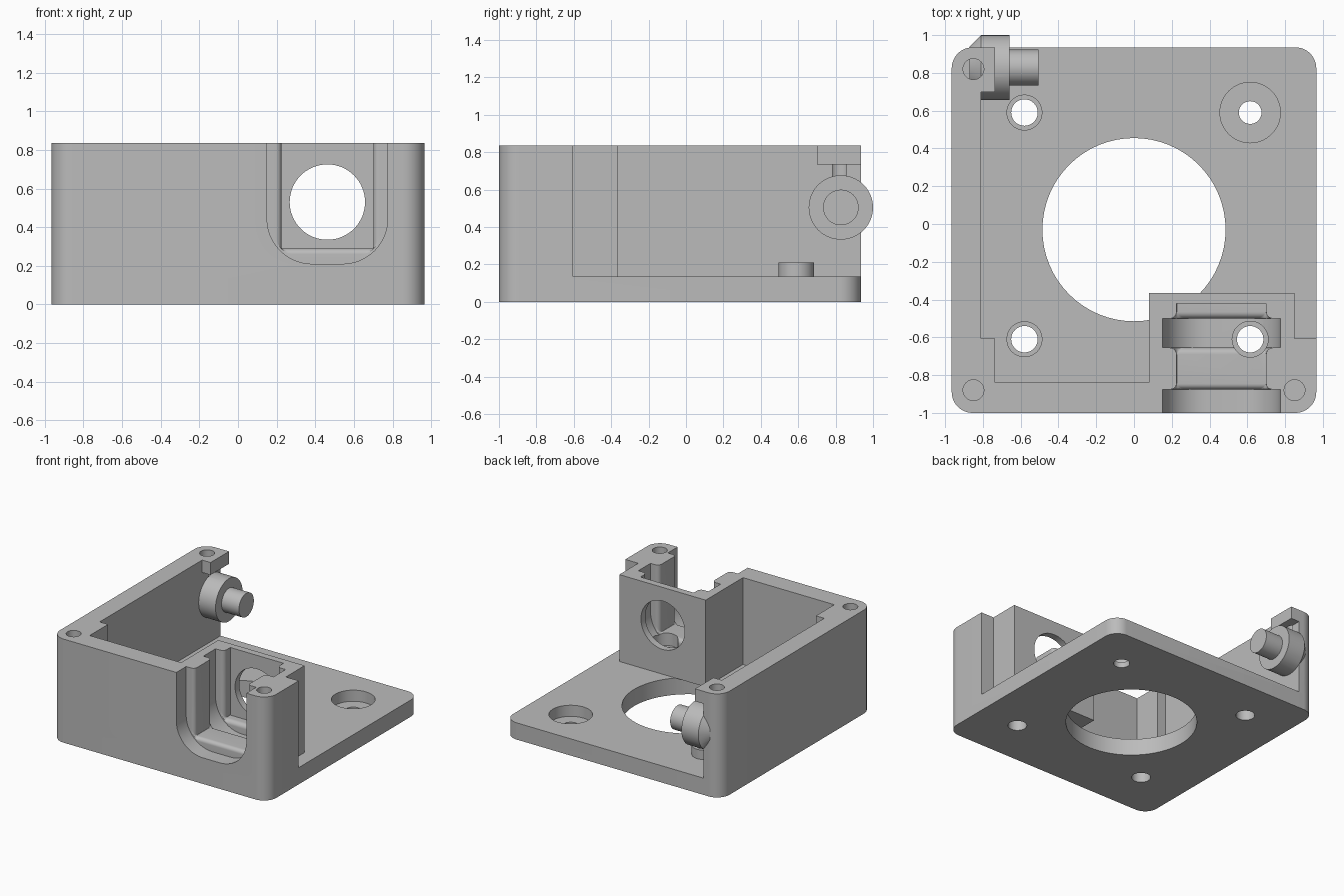
import bpy, bmesh, math
from mathutils import Matrix

if "Cube" in bpy.data.objects:
    bpy.data.objects.remove(bpy.data.objects["Cube"])

grey = bpy.data.materials.new("plain grey")
grey.diffuse_color = (0.5, 0.5, 0.5, 1)
grey.use_nodes = True
grey.node_tree.nodes["Principled BSDF"].inputs["Base Color"].default_value = grey.diffuse_color


def finish(bm, name):
    bmesh.ops.recalc_face_normals(bm, faces=bm.faces)
    me = bpy.data.meshes.new(name)
    bm.to_mesh(me)
    bm.free()
    ob = bpy.data.objects.new(name, me)
    bpy.context.collection.objects.link(ob)
    me.materials.append(grey)
    return ob


def prism(name, corners, z0, z1):
    """Extruded outline; a corner may carry a rounding radius."""
    pts = []
    n = len(corners)
    for i, c in enumerate(corners):
        x, y = c[:2]
        if len(c) == 2:
            pts.append((x, y))
            continue
        r = c[2]
        px, py = corners[i - 1][:2]
        nx, ny = corners[(i + 1) % n][:2]
        a = (math.copysign(1, px - x) if abs(px - x) > 1e-6 else 0, math.copysign(1, py - y) if abs(py - y) > 1e-6 else 0)
        b = (math.copysign(1, nx - x) if abs(nx - x) > 1e-6 else 0, math.copysign(1, ny - y) if abs(ny - y) > 1e-6 else 0)
        for k in range(13):
            t = math.pi / 2 * k / 12
            s, u = r * (1 - math.sin(t)), r * (1 - math.cos(t))
            pts.append((x + a[0] * s + b[0] * u, y + a[1] * s + b[1] * u))
    bm = bmesh.new()
    f = bm.faces.new([bm.verts.new((x, y, z0)) for x, y in pts])
    ext = bmesh.ops.extrude_face_region(bm, geom=[f])["geom"]
    bmesh.ops.translate(bm, vec=(0, 0, z1 - z0), verts=[v for v in ext if isinstance(v, bmesh.types.BMVert)])
    return finish(bm, name)


def cylinder(name, centre, r, length, axis="Z", r2=None):
    bm = bmesh.new()
    bmesh.ops.create_cone(bm, cap_ends=True, segments=64, radius1=r, radius2=r2 or r, depth=length)
    turn = {"Z": Matrix(), "X": Matrix.Rotation(math.pi / 2, 4, "Y"), "Y": Matrix.Rotation(math.pi / 2, 4, "X")}[axis]
    bmesh.ops.transform(bm, matrix=Matrix.Translation(centre) @ turn, verts=bm.verts)
    return finish(bm, name)


def combine(target, tool, op):
    m = target.modifiers.new(op, "BOOLEAN")
    m.operation, m.solver, m.object = op, "EXACT", tool
    bpy.context.view_layer.objects.active = target
    bpy.ops.object.modifier_apply(modifier=m.name)
    bpy.data.objects.remove(tool)


def cut_z(target, x, y, r, z0, z1):
    combine(target, cylinder("hole_cutter", (x, y, (z0 + z1) / 2), r, z1 - z0), "DIFFERENCE")


# Base plate with the large central opening
R = 0.11
body = prism("housing", [(-.965, -1, R), (.965, -1, R), (.965, .935, R), (-.965, .935, R)], 0, .135)
cut_z(body, 0, -.03, .485, -.1, .3)

# Walls and front-right block
walls = prism("walls", [(-.965, -1, R), (.965, -1, R), (.965, -.605), (.85, -.605), (.85, -.365),
                        (.08, -.365), (.08, -.84), (-.735, -.84), (-.735, -.605), (-.81, -.605),
                        (-.81, .935), (-.965, .935, R)], .135, .835)

# Shaped slot through the block: wide mouth, rounded neck, wide pocket, narrow back
CX, WIDE, NECK = .4625, (.3125, .21, .235), .2375


def lip(face, r, sign):
    out = []
    for k in range(9):
        t = math.pi / 2 * k / 8
        f = r * (1 - math.sin(t))
        out.append((face + sign * r * (1 - math.cos(t)), NECK + f, .29 - f, .005 + 3 * f))
    return out[::sign]


stations = ([(-1.1, *WIDE), (-.875, *WIDE)] + lip(-.875, .03, 1) + lip(-.655, .035, -1)
            + [(-.655, *WIDE), (-.5, *WIDE)] + lip(-.5, .035, 1) + [(-.42, NECK, .29, .005)])
bm = bmesh.new()
rings = []
for y, w, z, r in stations:
    pts = [(CX - w, 1.0)]
    for side in (-1, 1):
        for k in range(13):
            t = math.pi / 2 * (k / 12 if side < 0 else 1 - k / 12)
            pts.append((CX + side * (w - r + r * math.cos(t)), z + r - r * math.sin(t)))
    pts.append((CX + w, 1.0))
    rings.append([bm.verts.new((x, y, h)) for x, h in pts])
for a, b in zip(rings, rings[1:]):
    for i in range(len(a)):
        j = (i + 1) % len(a)
        bm.faces.new((a[i], a[j], b[j], b[i]))
bm.faces.new(rings[0])
bm.faces.new(rings[-1])
combine(walls, finish(bm, "slot_cutter"), "DIFFERENCE")

# Round window in the back of the block
combine(walls, cylinder("window_cutter", (CX, -.39, .53), .195, .2, "Y"), "DIFFERENCE")
combine(body, walls, "UNION")

# Corner tab at the back of the left wall
combine(body, prism("tab", [(-.85, .70), (-.735, .70), (-.735, .935), (-.85, .935)], .735, .835), "UNION")

# Blind screw holes in the wall tops
for x, y in ((-.85, .82), (-.85, -.88), (.85, -.88)):
    cut_z(body, x, y, .055, .5, .95)

# Raised bosses and mounting holes
for y in (.59, -.61):
    combine(body, cylinder("boss", (-.58, y, .155), .095, .11), "UNION")
    cut_z(body, -.58, y, .07, -.1, .4)
cut_z(body, .615, -.61, .095, .19, .5)
cut_z(body, .615, -.61, .07, -.1, .5)
cut_z(body, .615, .59, .16, .045, .3)
cut_z(body, .615, .59, .06, -.1, .3)

# Side pivot: flared root, disc and pin
root = cylinder("pivot", (-.84, .828, .505), .112, .06, "X", .172)
combine(root, cylinder("pivot_disc", (-.735, .828, .505), .172, .15, "X"), "UNION")
combine(root, cylinder("pivot_pin", (-.59, .828, .505), .095, .17, "X"), "UNION")
combine(body, root, "UNION")

# Smooth curved faces, keep sharp edges
bpy.ops.object.select_all(action="DESELECT")
body.select_set(True)
bpy.context.view_layer.objects.active = body
bpy.ops.object.shade_smooth_by_angle(angle=math.radians(30))
